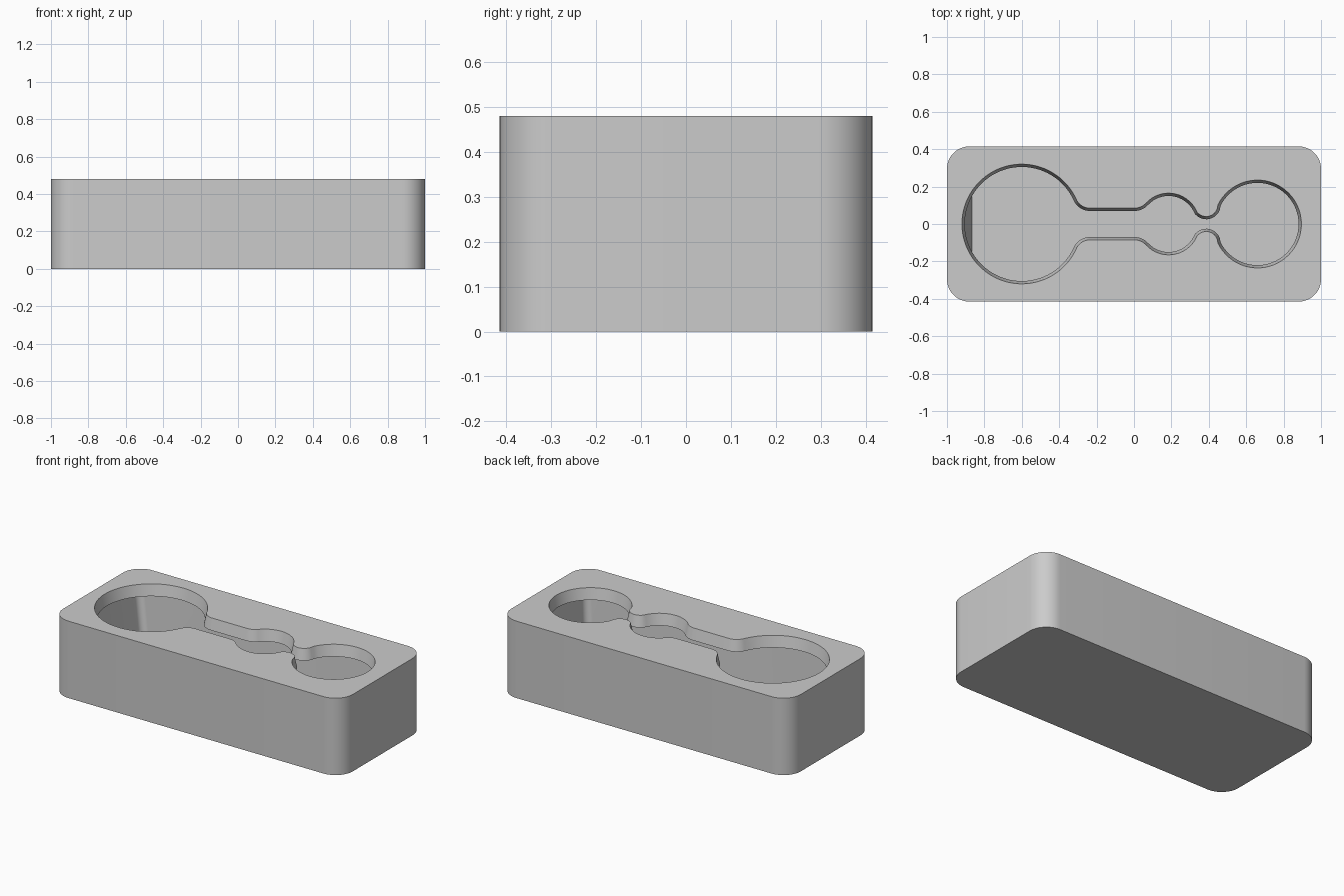
import bpy, bmesh
from math import atan2, cos, sin, pi

cube = bpy.data.objects.get("Cube")
if cube:
    bpy.data.objects.remove(cube, do_unlink=True)

HEIGHT, CEILING_Z, FLOOR_Z = 0.48, 0.41, 0.08


def arc(cx, cy, r, a0, a1, steps):
    return [(cx + r * cos(a0 + (a1 - a0) * i / steps),
             cy + r * sin(a0 + (a1 - a0) * i / steps)) for i in range(steps + 1)]


def rounded_rect(x_min, x_max, half_y, r):
    pts = []
    for k, (right, sy) in enumerate([(True, 1), (False, 1), (False, -1), (True, -1)]):
        cx = x_max - r if right else x_min + r
        pts += arc(cx, sy * (half_y - r), r, k * pi / 2, (k + 1) * pi / 2, 12)
    return pts


def opening_outline(inset):
    """Round openings on the long axis, joined by tangent fillets and a straight neck."""
    big, bulge, small = (-0.6, 0.32), (0.185, 0.165), (0.66, 0.235)
    neck_a, neck_b = (-0.236, 0.165, 0.08), (0.004, 0.165, 0.08)
    pinch = (0.386, 0.1025, 0.0625)

    def angle_to(well, fillet):
        return atan2(fillet[1], fillet[0] - well[0])

    a1 = angle_to(big, neck_a)
    a2 = angle_to(bulge, neck_b)
    a3 = angle_to(bulge, pinch)
    a4 = angle_to(small, pinch)

    def well(c, start, end, steps):
        return arc(c[0], 0, c[1] - inset, start, end, steps)

    def fillet(c, start, end):
        return arc(c[0], c[1], c[2] + inset, start, end, 10)

    half = well(big, pi, a1, 36)
    half += fillet(neck_a, a1 + pi, 1.5 * pi)[1:]
    half += fillet(neck_b, 1.5 * pi, a2 + pi)
    half += well(bulge, a2, a3, 16)[1:]
    half += fillet(pinch, a3 + pi, a4 + pi)[1:]
    half += well(small, a4, 0, 28)[1:]
    return half + [(x, -y) for x, y in reversed(half[1:-1])]


def add_loop(bm, pts, z):
    return [bm.verts.new((x, y, z)) for x, y in pts]


def bridge(bm, lower, upper):
    n = len(lower)
    for i in range(n):
        j = (i + 1) % n
        bm.faces.new((lower[i], lower[j], upper[j], upper[i]))


def fill_between(bm, *loops):
    edges = [bm.edges.get(pair) for loop in loops
             for pair in zip(loop, loop[1:] + loop[:1])]
    bmesh.ops.triangle_fill(bm, use_beauty=True, edges=edges)


bm = bmesh.new()

# Outer block
block_pts = rounded_rect(-1, 1, 0.415, 0.12)
base = add_loop(bm, block_pts, 0)
rim = add_loop(bm, block_pts, HEIGHT)
bridge(bm, base, rim)
bm.faces.new(base)

# Tapered lip of the opening
mouth = add_loop(bm, opening_outline(0), HEIGHT)
lip = add_loop(bm, opening_outline(0.015), CEILING_Z)
bridge(bm, mouth, lip)

# Wide cavity below the lip, narrowing slightly to the floor
ceiling = add_loop(bm, rounded_rect(-0.915, 0.92, 0.325, 0.04), CEILING_Z)
floor = add_loop(bm, rounded_rect(-0.865, 0.895, 0.305, 0.04), FLOOR_Z)
bridge(bm, floor, ceiling)
bm.faces.new(floor)

# Top plate around the opening, outside and inside
fill_between(bm, rim, mouth)
fill_between(bm, ceiling, lip)
bmesh.ops.recalc_face_normals(bm, faces=bm.faces)

mesh = bpy.data.meshes.new("holder_block")
bm.to_mesh(mesh)
bm.free()
block = bpy.data.objects.new("holder_block", mesh)
bpy.context.collection.objects.link(block)

# Plain grey material
grey = bpy.data.materials.new("light_grey")
grey.use_nodes = True
colour = (0.6, 0.6, 0.6, 1)
grey.diffuse_color = colour
grey.node_tree.nodes["Principled BSDF"].inputs["Base Color"].default_value = colour
mesh.materials.append(grey)

bpy.ops.object.select_all(action='DESELECT')
block.select_set(True)
bpy.context.view_layer.objects.active = block
bpy.ops.object.shade_smooth_by_angle(angle=pi / 6)
